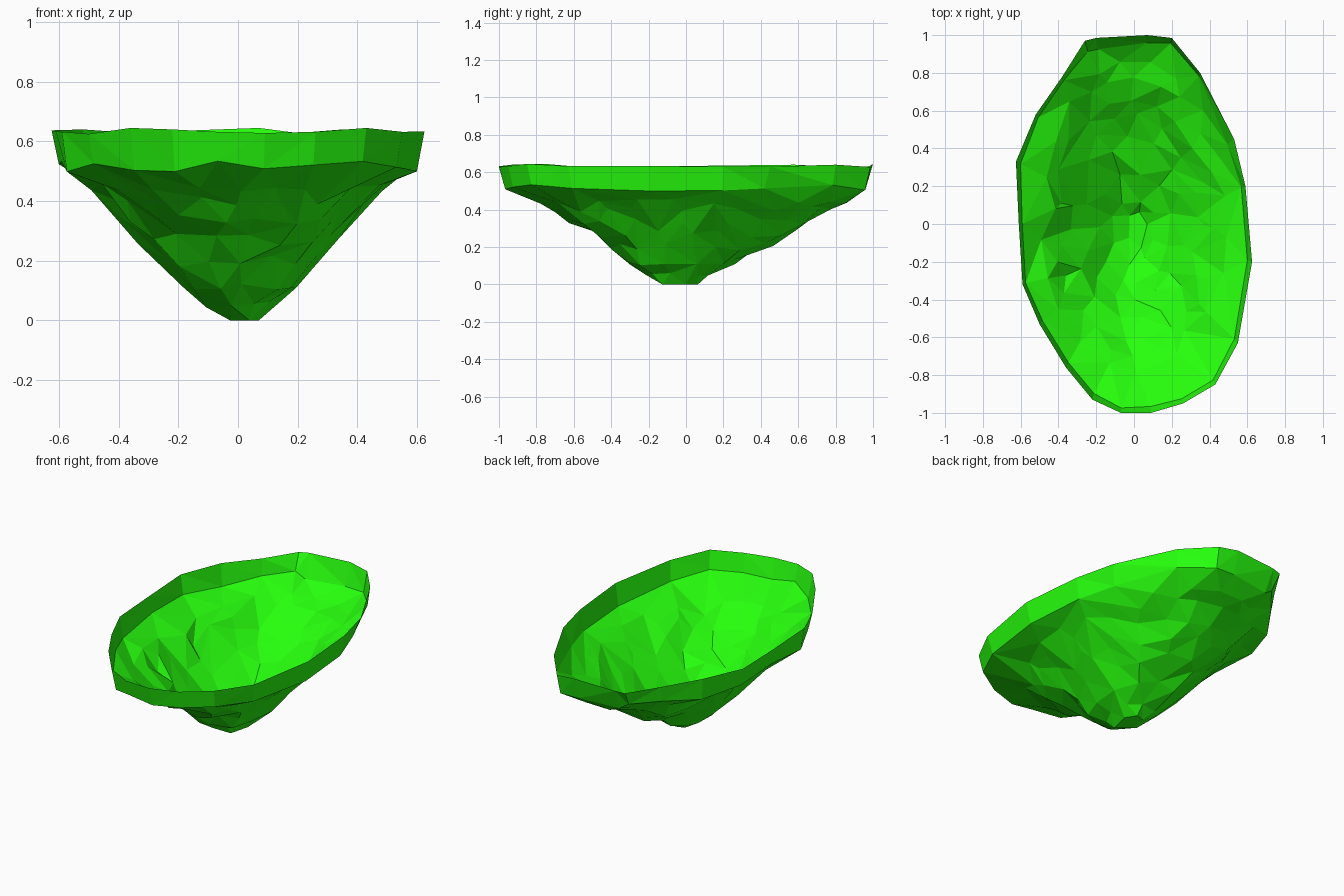
import bpy, random
from math import cos, sin, tau
from mathutils import Vector
from mathutils.geometry import delaunay_2d_cdt

if "Cube" in bpy.data.objects:
    bpy.data.objects.remove(bpy.data.objects["Cube"])

random.seed(4)

# Rim outline seen from above, counter-clockwise
OUTLINE = [(.625, -.2), (.59, .2), (.53, .45), (.35, .8), (.2, .985), (.07, 1),
           (-.2, .985), (-.26, .97), (-.38, .78), (-.52, .58), (-.625, .33),
           (-.61, 0), (-.59, -.32), (-.5, -.53), (-.36, -.76), (-.22, -.93),
           (-.07, -1), (.09, -1), (.26, -.95), (.43, -.85), (.55, -.63)]
RIM_Z = [.633, .63, .63, .64, .628, .645, .635, .63, .63, .64, .637,
         .633, .632, .625, .645, .64, .632, .628, .632, .645, .632]

# Rocky terraces: height, reach left, right, front, back, corner count, roughness
LEVELS = [(.445, .49, .50, .78, .87, 21, .014),
          (.40, .43, .44, .71, .79, 20, .016),
          (.335, .40, .38, .64, .67, 19, .018),
          (.27, .32, .33, .50, .58, 17, .02),
          (.20, .265, .27, .40, .46, 14, .02),
          (.12, .195, .20, .32, .27, 11, .018),
          (.055, .12, .11, .21, .13, 8, .012),
          (0, .03, .07, .15, .07, 5, 0)]


def squeeze(x, y, left, right, front, back):
    return x * (right if x > 0 else left), y * (back if y > 0 else front)


n = len(OUTLINE)
points = [(x, y, z) for (x, y), z in zip(OUTLINE, RIM_Z)]

# Lower edge of the steep rim band, more sloped and ragged towards the back
for x, y in OUTLINE:
    k = random.uniform(.93, .985) if y > .4 else random.uniform(.955, .975)
    points.append((x * k, y * k, .515 + random.uniform(-.02, .025)))

# Terraces tapering down to the small foot
for z, left, right, front, back, count, rough in LEVELS:
    phase = random.random()
    for i in range(count):
        a = tau * (i + phase + random.uniform(-.25, .25)) / count
        x, y = squeeze(cos(a), sin(a), left, right, front, back)
        k = 1 + random.uniform(-1.5, 1) * rough
        points.append((x * k + random.uniform(-rough, rough) * .6,
                       y * k + random.uniform(-rough, rough) * .6,
                       max(0, z + random.uniform(-rough, rough))))

# Triangulate from above, keeping both rim loops as edges
loops = [(s + i, s + (i + 1) % n) for s in (0, n) for i in range(n)]
flat, _, faces, origin, _, _ = delaunay_2d_cdt(
    [Vector(p[:2]) for p in points], loops, [], 1, 1e-6)
verts = [(v.x, v.y, points[o[0]][2] if o else .5) for v, o in zip(flat, origin)]

mesh = bpy.data.meshes.new("rocky_bowl")
mesh.from_pydata(verts, [], [list(f) for f in faces])
mesh.update()
bowl = bpy.data.objects.new("rocky_bowl", mesh)
bpy.context.collection.objects.link(bowl)

green = bpy.data.materials.new("green")
green.diffuse_color = (.02, 1, .004, 1)
green.use_nodes = True
green.node_tree.nodes["Principled BSDF"].inputs["Base Color"].default_value = green.diffuse_color
mesh.materials.append(green)
